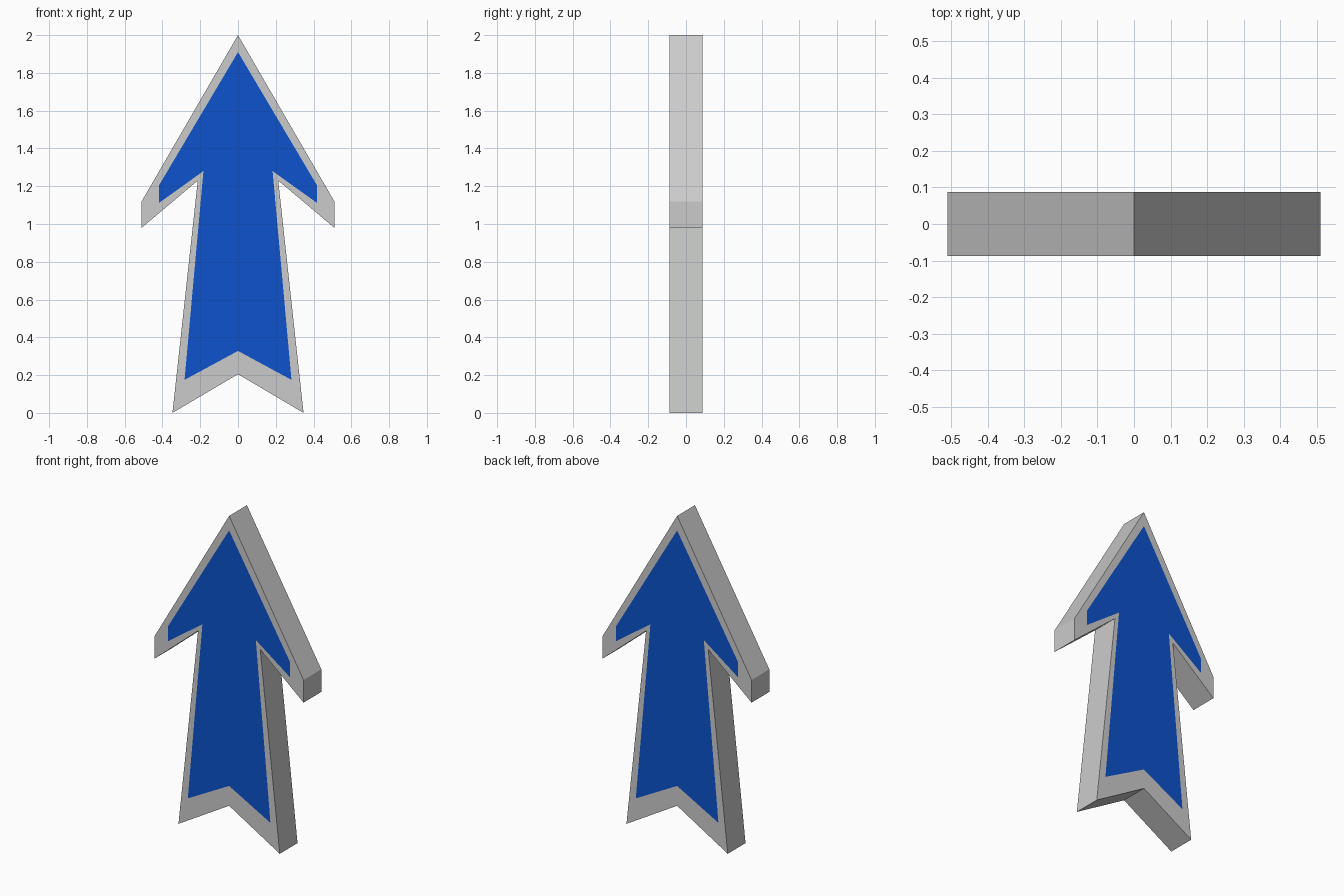
import bpy, bmesh

if "Cube" in bpy.data.objects:
    bpy.data.objects.remove(bpy.data.objects["Cube"])

HALF_DEPTH = 0.087


def material(name, color):
    m = bpy.data.materials.new(name)
    m.diffuse_color = (*color, 1.0)
    m.use_nodes = True
    m.node_tree.nodes["Principled BSDF"].inputs["Base Color"].default_value = m.diffuse_color
    return m


def mirrored(half):
    """Close a right-hand half profile (tip first, tail notch last) across x = 0."""
    return half + [(-x, z) for x, z in reversed(half[1:-1])]


# Matching half profiles: arrow silhouette and the painted panel inside it
outer = mirrored([(0, 2.0), (0.51, 1.12), (0.51, 0.98), (0.213, 1.23),
                  (0.347, 0.0), (0, 0.205)])
inner = mirrored([(0, 1.91), (0.418, 1.205), (0.418, 1.112), (0.183, 1.28),
                  (0.283, 0.175), (0, 0.328)])
n = len(outer)

bm = bmesh.new()
rims = []
for y in (-HALF_DEPTH, HALF_DEPTH):
    rim = [bm.verts.new((x, y, z)) for x, z in outer]
    panel = [bm.verts.new((x, y, z)) for x, z in inner]
    # Grey border around the blue panel, on front and back
    for i in range(n):
        j = (i + 1) % n
        bm.faces.new((rim[i], rim[j], panel[j], panel[i]))
    bm.faces.new(panel).material_index = 1
    rims.append(rim)

# Side walls
for i in range(n):
    j = (i + 1) % n
    bm.faces.new((rims[0][i], rims[0][j], rims[1][j], rims[1][i]))
bmesh.ops.recalc_face_normals(bm, faces=bm.faces[:])

mesh = bpy.data.meshes.new("arrow")
bm.to_mesh(mesh)
bm.free()
mesh.materials.append(material("light grey", (0.59, 0.60, 0.59)))
mesh.materials.append(material("blue", (0.004, 0.086, 0.61)))
bpy.context.collection.objects.link(bpy.data.objects.new("arrow", mesh))
